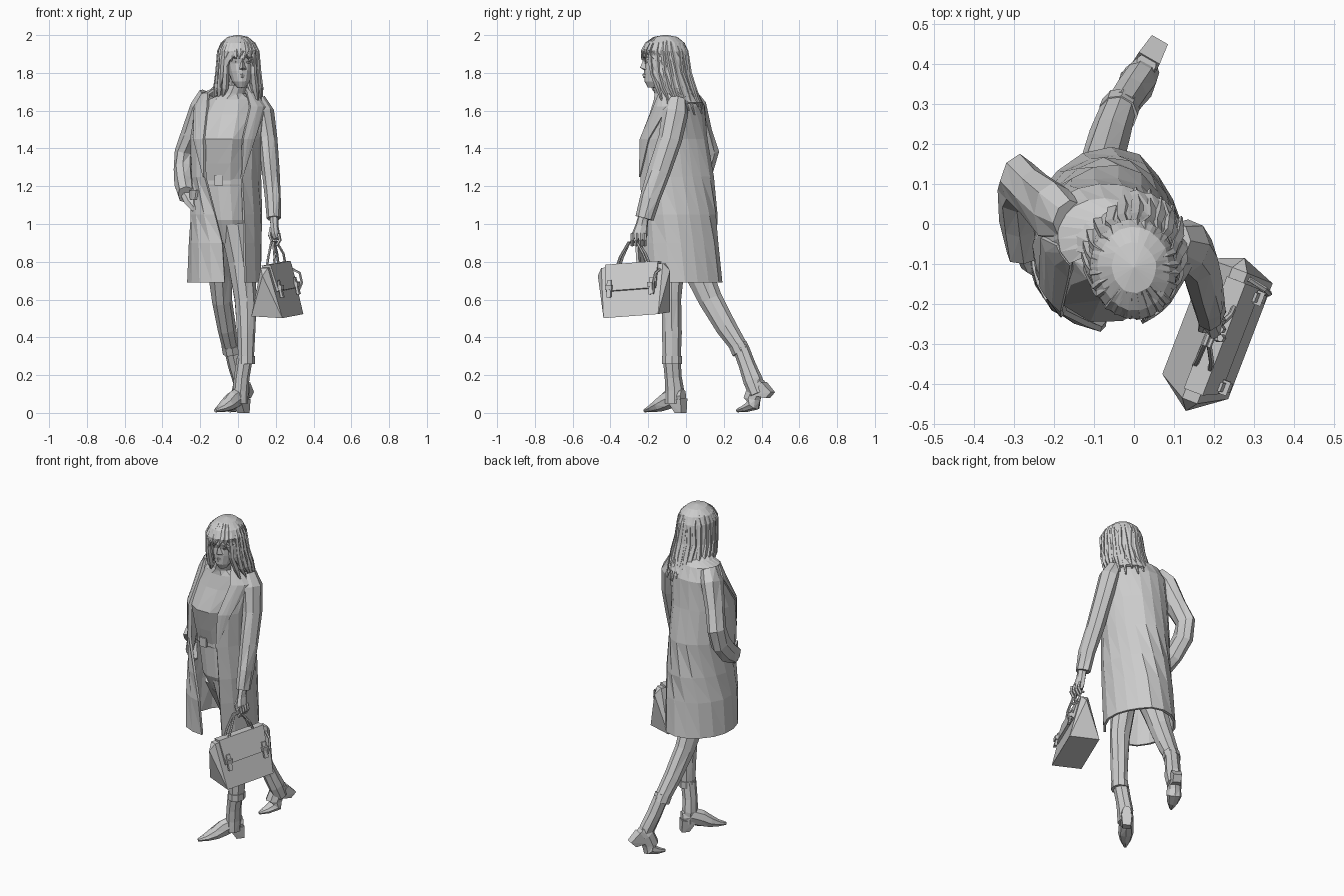
import bpy, bmesh, random
from math import sin, cos, exp, radians, pi
from mathutils import Vector, Matrix

random.seed(4)


def finish(name, bm, solid=0):
    bmesh.ops.remove_doubles(bm, verts=bm.verts, dist=0.0005)
    bmesh.ops.recalc_face_normals(bm, faces=bm.faces)
    me = bpy.data.meshes.new(name)
    bm.to_mesh(me)
    bm.free()
    ob = bpy.data.objects.new(name, me)
    bpy.context.collection.objects.link(ob)
    if solid:
        m = ob.modifiers.new("thickness", 'SOLIDIFY')
        m.thickness, m.offset = solid, 0
    return ob


def skin(bm, rings, closed):
    for a, b in zip(rings, rings[1:]):
        n = len(a)
        for i in range(n if closed else n - 1):
            j = (i + 1) % n
            bm.faces.new((a[i], a[j], b[j]))
            bm.faces.new((a[i], b[j], b[i]))


def on_oval(row, deg, yaw, scale=1.0):
    """Point on a turned oval; 0 degrees is the front, 90 is +x."""
    z, cx, cy, rx, ry = row[:5]
    p = Vector((rx * sin(radians(deg)), -ry * cos(radians(deg)), 0)) * scale
    return Matrix.Rotation(radians(yaw), 3, 'Z') @ p + Vector((cx, cy, z))


def shell(name, rows, n, yaw=0, thick=0.012, scale=1.0, jitter=0.0, dent=0.0):
    """Open garment surface: rows of (z, cx, cy, rx, ry, start, end); dent flattens the back right."""
    bm = bmesh.new()
    rings = []
    for r in rows:
        ring = []
        for i in range(n + 1):
            d = r[5] + (r[6] - r[5]) * i / n
            s = scale * (1 + random.uniform(-jitter, jitter)) * (1 - dent * exp(-((d - 138) / 28) ** 2))
            ring.append(bm.verts.new(on_oval(r, d, yaw, s)))
        rings.append(ring)
    skin(bm, rings, False)
    return finish(name, bm, thick)


def loft(name, rows, n=12, yaw=0):
    """Closed body made of level ovals (z, cx, cy, rx, ry)."""
    bm = bmesh.new()
    rings = [[bm.verts.new(on_oval(r, 360 * i / n, yaw)) for i in range(n)] for r in rows]
    skin(bm, rings, True)
    bm.faces.new(rings[0])
    bm.faces.new(rings[-1])
    return finish(name, bm)


def tube(name, pts, n=8, mat=Matrix(), jitter=0.0):
    """Limb along points (x, y, z, half width, half depth)."""
    bm = bmesh.new()
    c = [Vector(p[:3]) for p in pts]
    rings = []
    for k, p in enumerate(pts):
        t = (c[min(k + 1, len(c) - 1)] - c[max(k - 1, 0)]).normalized()
        u = (Vector((1, 0, 0)) - t * t.x).normalized()
        v = t.cross(u)
        ring = []
        for i in range(n):
            a, s = 2 * pi * i / n, 1 + random.uniform(-jitter, jitter)
            ring.append(bm.verts.new(mat @ (c[k] + (u * p[3] * cos(a) + v * p[4] * sin(a)) * s)))
        rings.append(ring)
    skin(bm, rings, True)
    bm.faces.new(rings[0])
    bm.faces.new(rings[-1])
    return finish(name, bm)


def hull(name, pts, mat=Matrix()):
    bm = bmesh.new()
    for p in pts:
        bm.verts.new(mat @ Vector(p))
    bmesh.ops.convex_hull(bm, input=bm.verts)
    return finish(name, bm)


def both(*pts):
    """Repeat points on both sides of local y."""
    return [(x, s * y, z) for x, y, z in pts for s in (-1, 1)]


YAW = -15

# Sweater, belt and hips
loft("sweater", [(1.2, -.08, -.07, .13, .11), (1.32, -.075, -.075, .14, .14),
                 (1.45, -.065, -.08, .155, .17), (1.58, -.05, -.06, .16, .135),
                 (1.66, -.035, -.07, .125, .1), (1.69, -.02, -.1, .062, .07),
                 (1.735, -.005, -.12, .052, .058)], 12, YAW)
loft("belt", [(1.21, -.08, -.07, .138, .118), (1.255, -.08, -.07, .138, .118)], 12, YAW)
loft("hips", [(.9, -.05, -.05, .075, .07), (1.02, -.06, -.06, .115, .115),
              (1.22, -.08, -.07, .13, .11)], 12, YAW)
hull("belt_buckle", [(x, y, z) for x in (-.125, -.08) for y in (-.2, -.18) for z in (1.205, 1.26)])

# Long open coat
coat = [(1.72, -.03, -.06, .085, .085, 62, 298), (1.69, -.045, -.045, .145, .1, 50, 320),
        (1.62, -.04, -.04, .185, .13, 45, 330), (1.45, -.06, -.07, .185, .18, 42, 335),
        (1.25, -.06, -.06, .18, .2, 42, 338), (1.05, -.06, -.05, .185, .21, 45, 358),
        (.9, -.065, -.045, .19, .215, 47, 372), (.69, -.07, -.035, .195, .22, 50, 377)]
shell("coat", coat, 16, YAW, .014, 1, .02, .1)
for name, spans in (("lapel_left", ((295, 322), (288, 331), (311, 336), (336, 338))),
                    ("lapel_right", ((48, 78), (44, 88), (41, 64), (41, 43)))):
    shell(name, [r[:5] + s for r, s in zip(coat[1:5], spans)], 3, YAW, .01, 1.05)
shell("collar", [(1.75, -.02, -.08, .08, .08, 75, 285),
                 (1.68, -.035, -.05, .14, .105, 65, 295)], 10, YAW)
shell("pocket_flap", [(1.18, -.06, -.057, .183, .203, 285, 322),
                      (1.13, -.06, -.054, .186, .206, 287, 320)], 3, YAW, .012, 1.04)

# Sleeves and hands
tube("sleeve_right", [(.1, -.045, 1.655, .045, .05), (.135, -.055, 1.59, .055, .07),
                      (.158, -.085, 1.45, .048, .065), (.172, -.14, 1.28, .047, .06),
                      (.185, -.19, 1.14, .043, .055), (.19, -.22, 1.03, .038, .05)], 8, jitter=.06)
tube("sleeve_left", [(-.16, .01, 1.685, .045, .05), (-.2, .03, 1.62, .055, .075),
                     (-.25, .075, 1.48, .05, .07), (-.285, .108, 1.38, .05, .066),
                     (-.292, .085, 1.29, .05, .068), (-.285, .01, 1.21, .048, .062),
                     (-.275, -.07, 1.155, .045, .05)], 8, jitter=.09)
tube("hand_left", [(-.275, -.05, 1.16, .032, .028), (-.25, -.1, 1.12, .035, .025),
                   (-.21, -.13, 1.07, .025, .02)], 6)
tube("hand_right", [(.19, -.225, 1.04, .024, .028), (.192, -.235, .99, .022, .034),
                    (.198, -.245, .945, .024, .042), (.205, -.25, .92, .018, .038)], 7)
for i in range(4):
    y = -.285 + i * .022
    tube(f"finger_{i + 1}", [(.215, y, .95, .009, .01), (.222, y, .915, .009, .01),
                             (.205, y, .888, .009, .01), (.185, y, .9, .007, .008)], 5)
tube("thumb", [(.175, -.24, .98, .01, .011), (.168, -.262, .94, .01, .011),
               (.18, -.265, .905, .007, .008)], 5)

# Trousers with turned cuffs
tube("leg_front", [(-.015, -.075, 1.0, .085, .095), (.015, -.075, .8, .072, .07),
                   (.038, -.078, .6, .06, .052), (.042, -.075, .42, .05, .052),
                   (.042, -.075, .27, .042, .048)], 9, jitter=.04)
tube("cuff_front", [(.042, -.075, .3, .047, .054), (.042, -.075, .26, .047, .054)], 9)
tube("leg_back", [(-.1, -.03, .98, .09, .1), (-.095, .07, .74, .065, .075),
                  (-.085, .13, .6, .055, .066), (-.062, .215, .45, .05, .056),
                  (-.038, .287, .34, .045, .045)], 9, jitter=.04)
tube("cuff_back", [(-.04, .275, .36, .05, .05), (-.034, .293, .32, .049, .05)], 9)

# Pointed heeled boots, toe at the local origin; the back one bends at the ball
boots = (("front", (-.12, -.22, 0), -38, 0,
          [(.016, -.06, .05, .036, .05), (.014, -.06, .12, .042, .05),
           (.02, -.068, .19, .041, .045), (.035, -.075, .285, .042, .047)]),
         ("back", (-.045, .27, 0), -30, 45,
          [(.028, .38, .1, .036, .045), (.014, .355, .17, .042, .052),
           (-.01, .325, .25, .043, .045), (-.033, .29, .345, .042, .043)]))
for name, toe, yaw, angle, shaft in boots:
    m = Matrix.Translation(toe) @ Matrix.Rotation(radians(yaw), 4, 'Z')
    ball = Vector((0, .11, 0))
    bend = Matrix.Translation(ball) @ Matrix.Rotation(radians(angle), 4, 'X') @ Matrix.Translation(-ball)
    foot = [(0, .0, .012, .009, .009), (0, .05, .024, .031, .021), (0, .1, .042, .043, .037),
            (0, .15, .066, .041, .05), (0, .21, .09, .039, .05), (0, .26, .09, .026, .036)]
    foot = [(*(bend @ Vector(p[:3]) if p[1] > .11 else p[:3]), *p[3:]) for p in foot]
    tube("boot_foot_" + name, foot, 8, m)
    tube("boot_shaft_" + name, shaft, 8)
    hull("boot_heel_" + name, [(sx * w, y, z) for sx in (-1, 1) for w, y, z in
                               ((.023, .22, 0), (.023, .265, 0), (.032, .18, .06), (.03, .265, .075))], m @ bend)

# Handbag: slightly tilted wedge body, flap, straps, two handles
tilt = Vector((0, 0, .65))
bag = (Matrix.Translation((.205, -.27, .65)) @ Matrix.Rotation(radians(-21), 4, 'Z')
       @ Matrix.Rotation(radians(4), 4, 'X') @ Matrix.Translation(-tilt))
hull("bag_body", both((-.088, .155, .522), (.088, .155, .512), (-.02, .175, .78),
                      (.02, .175, .78), (0, .205, .74)), bag)
hull("bag_flap", both((-.025, .15, .79), (.025, .15, .795), (.066, .14, .655), (.05, .14, .65)), bag)
for s in (-1, 1):
    hull("bag_strap", [(x, s * .12 + d, z) for d in (-.012, .012)
                       for x, z in ((.055, .71), (.062, .71), (.086, .62), (.07, .62))], bag)
    hull("bag_buckle", [(x, s * .12 + d, z) for d in (-.018, .018)
                        for x in (.06, .08) for z in (.66, .685)], bag)
    tube("bag_handle", [(s * .02, -.09, .77, .007, .007), (s * .018, -.065, .83, .007, .007),
                        (s * .006 - .01, -.02, .905, .007, .007), (s * .006 - .01, .025, .905, .007, .007),
                        (s * .018, .065, .84, .007, .007), (s * .02, .09, .77, .007, .007)], 6, bag)
tube("bag_side_strap", [(.03, .16, .75, .007, .007), (.075, .15, .73, .007, .007),
                        (.09, .14, .68, .007, .007), (.07, .13, .63, .007, .007)], 5, bag)

# Head, neck and facial features
tube("neck", [(-.01, -.08, 1.66, .05, .05), (.005, -.125, 1.79, .045, .048)], 8)
loft("head", [(1.722, .017, -.175, .022, .027), (1.755, .015, -.158, .048, .062),
              (1.81, .012, -.135, .066, .088), (1.85, .01, -.125, .074, .094),
              (1.88, .01, -.125, .077, .103), (1.94, .008, -.12, .07, .09),
              (1.98, .005, -.115, .03, .04)], 14, 6)
hull("nose", [(.022, -.22, 1.88), (.025, -.244, 1.828), (.004, -.215, 1.818),
              (.046, -.212, 1.818), (.024, -.218, 1.812)])
hull("lips", [(-.003, -.208, 1.786), (.046, -.206, 1.786), (.022, -.23, 1.795),
              (.022, -.228, 1.775), (.022, -.2, 1.768), (.022, -.2, 1.8)])
hull("chin", [(-.002, -.19, 1.745), (.044, -.188, 1.745), (.022, -.212, 1.742),
              (.02, -.19, 1.72), (.022, -.195, 1.762)])
for s in (-1, 1):
    x = .02 + s * .034
    hull("brow", [(x - .022, -.215, 1.885), (x + .022, -.212, 1.885), (x, -.228, 1.882), (x, -.21, 1.872)])
    hull("eye", [(x - .017, -.205, 1.857), (x + .017, -.203, 1.857), (x, -.219, 1.863), (x, -.213, 1.848)])

# Hair: cap, long locks from the crown and a fringe
hair = [(1.995, 0, -.108, 0, 0, 0, 360), (1.984, 0, -.109, .052, .06, 0, 360),
        (1.955, 0, -.112, .084, .098, 0, 360), (1.915, 0, -.114, .1, .117, 0, 360),
        (1.87, 0, -.11, .104, .118, 30, 330), (1.8, 0, -.1, .107, .12, 46, 314),
        (1.72, 0, -.075, .115, .118, 58, 302), (1.64, .0, -.035, .115, .112, 82, 278)]
shell("hair", hair, 22, 6, .014, 1, .03)
for i in range(18):
    d = 46 + 268 * i / 17
    tip = random.uniform(1.57, 1.62) if 90 < d < 270 else random.uniform(1.63, 1.67)
    p = [on_oval(hair[k], d + random.uniform(-4, 4), 6) for k in (1, 2, 3, 5, 6)]
    p.append(on_oval((tip, .0, -.04, .125, .128), d, 6, random.uniform(.97, 1.06)))
    sizes = ((.003, .003), (.009, .008), (.014, .011), (.017, .012), (.02, .014), (.004, .004))
    tube("hair_lock", [(*q, *s) for q, s in zip(p, sizes)], 5)
for i in range(7):
    d = -42 + 14 * i
    p = [on_oval(hair[k], d, 6) for k in (1, 2, 3)]
    p.append(on_oval((random.uniform(1.86, 1.885), .0, -.115, .1, .117), d + random.uniform(-8, 8), 6))
    tube("fringe", [(*q, w, .008) for q, w in zip(p, (.004, .012, .018, .004))], 5)
